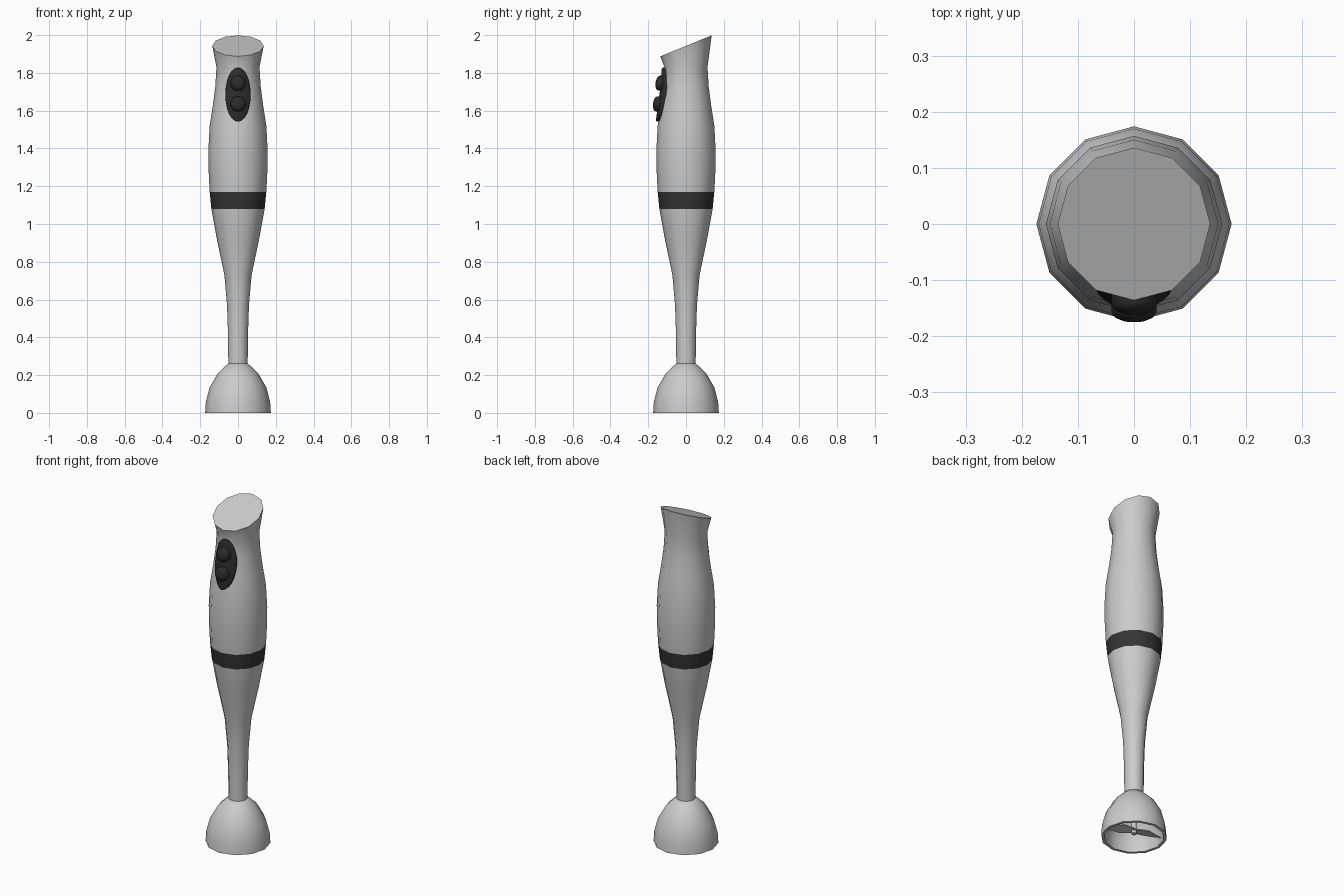
import bpy, bmesh, math
from mathutils import Matrix, Vector

if "Cube" in bpy.data.objects:
    bpy.data.objects.remove(bpy.data.objects["Cube"])


def material(name, v):
    m = bpy.data.materials.new(name)
    m.diffuse_color = (v, v, v, 1)
    m.use_nodes = True
    m.node_tree.nodes["Principled BSDF"].inputs["Base Color"].default_value = m.diffuse_color
    return m


STEEL = material("light grey", 0.6)
BAND = material("dark grey", 0.035)
BLACK = material("near black", 0.025)


def finish(name, bm, mats, smooth=True):
    bmesh.ops.recalc_face_normals(bm, faces=bm.faces)
    me = bpy.data.meshes.new(name)
    bm.to_mesh(me)
    bm.free()
    ob = bpy.data.objects.new(name, me)
    bpy.context.collection.objects.link(ob)
    for m in mats:
        me.materials.append(m)
    if smooth:
        bpy.ops.object.select_all(action='DESELECT')
        ob.select_set(True)
        bpy.context.view_layer.objects.active = ob
        bpy.ops.object.shade_smooth_by_angle(angle=math.radians(42))
    return ob


def lathe(bm, profile, sides=12, tilt=0.0):
    """Revolve (radius, z) points about z; tilt slants the last ring. Ends are capped."""
    rings = []
    for i, (r, z) in enumerate(profile):
        t = tilt if i == len(profile) - 1 else 0
        ring = []
        for k in range(sides):
            a = 2 * math.pi * k / sides
            y = r * math.sin(a)
            ring.append(bm.verts.new((r * math.cos(a), y, z + t * y)))
        rings.append(ring)
    for a, b in zip(rings, rings[1:]):
        for k in range(sides):
            j = (k + 1) % sides
            bm.faces.new((a[k], a[j], b[j], b[k]))
    bm.faces.new(rings[0])
    bm.faces.new(rings[-1])


# Handle and shaft, with the dark band picked by height
BODY = [(.051, .24), (.053, .42), (.058, .57), (.072, .73), (.112, .92), (.141, 1.08),
        (.15, 1.17), (.156, 1.29), (.157, 1.39), (.15, 1.52), (.133, 1.63), (.12, 1.73),
        (.114, 1.83), (.136, 1.943)]
bm = bmesh.new()
lathe(bm, BODY, tilt=0.41)
for f in bm.faces:
    if 1.08 < f.calc_center_median().z < 1.17:
        f.material_index = 1
finish("handle_and_shaft", bm, [STEEL, BAND])

# Hollow bell guard: outside down, rim, then inside up
bm = bmesh.new()
lathe(bm, [(.045, .262), (.054, .26), (.107, .21), (.15, .135), (.17, .06), (.174, .0),
           (.158, .0), (.154, .06), (.135, .125), (.094, .19), (.03, .215)])
finish("blade_guard", bm, [STEEL])

# Blade post
bm = bmesh.new()
lathe(bm, [(.014, .02), (.014, .23)])
finish("blade_post", bm, [STEEL])

# Two pitched blades, the second turned half round
bm = bmesh.new()
for turn in (0, math.pi):
    rot = Matrix.Rotation(turn + math.radians(-20), 3, 'Z')
    layers = []
    for dz in (-.003, .003):
        pts = [(0, -.02, .04), (.07, -.035, .035), (.145, -.005, .025),
               (.12, .025, .04), (.06, .035, .045), (0, .02, .04)]
        layers.append([bm.verts.new(rot @ Vector((x, y, z + dz))) for x, y, z in pts])
    lo, hi = layers
    bm.faces.new(lo)
    bm.faces.new(hi)
    for k in range(6):
        j = (k + 1) % 6
        bm.faces.new((lo[k], lo[j], hi[j], hi[k]))
finish("blades", bm, [STEEL], smooth=False)


def front_y(x, z):
    """y of the twelve-sided handle's front at (x, z)."""
    for (r0, z0), (r1, z1) in zip(BODY, BODY[1:]):
        if z0 <= z <= z1:
            return -(r0 + (r1 - r0) * (z - z0) / (z1 - z0)) + abs(x) * .268
    return -.13


# Oval button panel that follows the handle
bm = bmesh.new()
N, CZ = 24, 1.685
rings = []
for s, off in ((1, -.012), (1, .009), (.94, .014), (.6, .015), (.3, .015)):
    ring = []
    for k in range(N):
        a = 2 * math.pi * k / N
        x, z = .067 * s * math.cos(a), CZ + .143 * s * math.sin(a)
        ring.append(bm.verts.new((x, front_y(x, z) - off, z)))
    rings.append(ring)
for a, b in zip(rings, rings[1:]):
    for k in range(N):
        j = (k + 1) % N
        bm.faces.new((a[k], a[j], b[j], b[k]))
mid = bm.verts.new((0, front_y(0, CZ) - .015, CZ))
for k in range(N):
    bm.faces.new((rings[-1][k], rings[-1][(k + 1) % N], mid))
finish("button_panel", bm, [BLACK])

# Two round push buttons facing along the handle's normal
for name, z in (("upper_button", 1.745), ("lower_button", 1.635)):
    bm = bmesh.new()
    lathe(bm, [(.04, -.02), (.04, .012), (.034, .021), (.02, .027), (.006, .029)], 16)
    ob = finish(name, bm, [BLACK])
    ob.rotation_euler = (math.radians(90 - 8), 0, 0)
    ob.location = (0, front_y(0, z) - .013, z)
